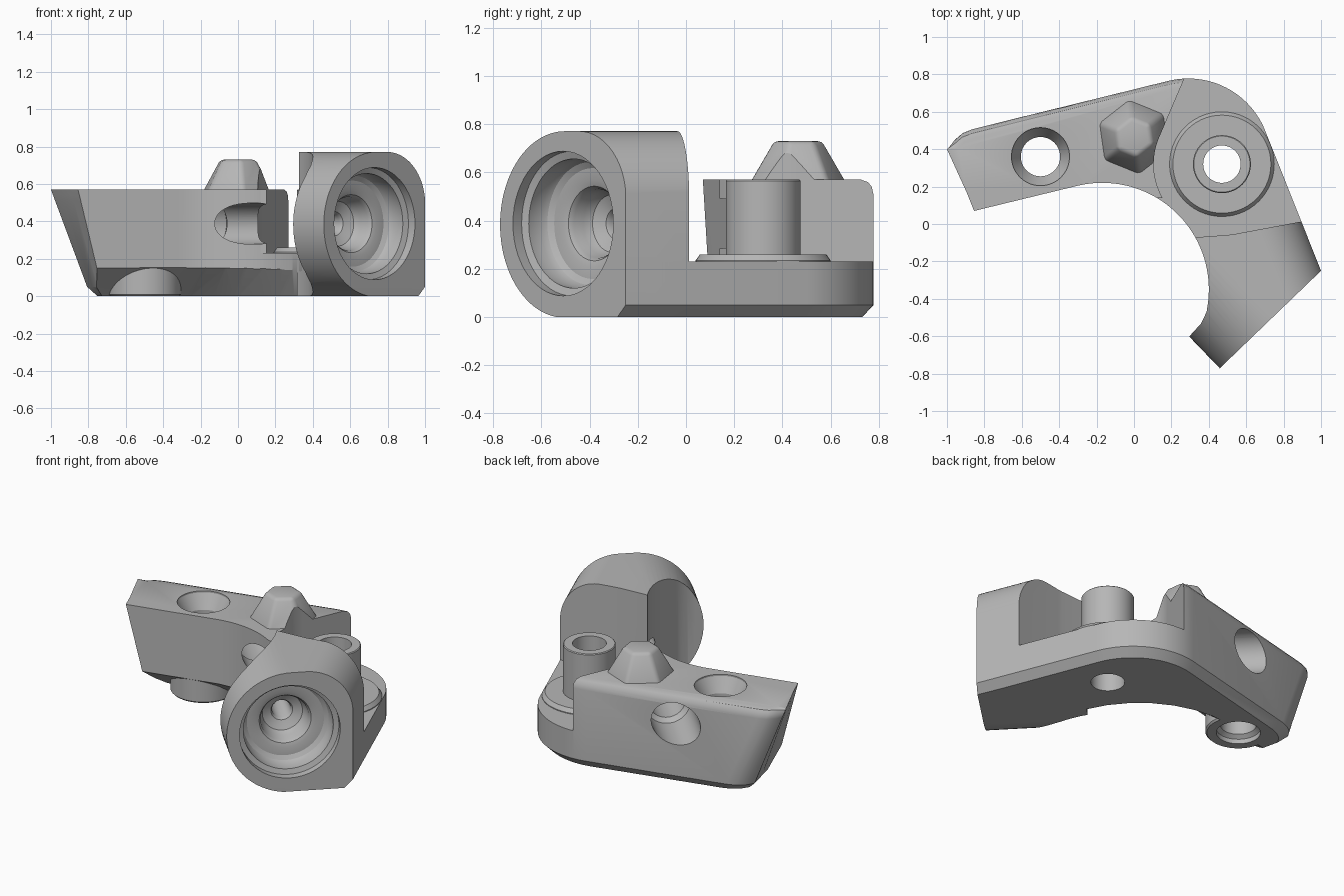
import bpy, bmesh, math
from mathutils import Vector, Matrix

cube = bpy.data.objects.get("Cube")
if cube:
    bpy.data.objects.remove(cube)

grey = bpy.data.materials.new("mid grey")
grey.use_nodes = True
colour = (0.47, 0.47, 0.47, 1)
grey.diffuse_color = colour
grey.node_tree.nodes["Principled BSDF"].inputs["Base Color"].default_value = colour

PIVOT = (0.47, 0.32)
BOLT = (-0.5, 0.36)
HUB = Vector((-0.17, -0.35))          # centre of the concave inner edge
U, V = Vector((0.72, 0.694, 0)), Vector((-0.694, 0.72, 0))
CORNER = Vector((0.46, -0.77, 0))     # outer corner of the socket mouth


def make(name, bm, matrix=None):
    if matrix:
        bm.transform(matrix)
    bmesh.ops.recalc_face_normals(bm, faces=bm.faces)
    mesh = bpy.data.meshes.new(name)
    bm.to_mesh(mesh)
    bm.free()
    mesh.materials.append(grey)
    ob = bpy.data.objects.new(name, mesh)
    bpy.context.collection.objects.link(ob)
    return ob


def loft(name, rings, matrix=None):
    """Skin equal rings of points and cap both ends."""
    bm = bmesh.new()
    vs = [[bm.verts.new(p) for p in ring] for ring in rings]
    n = len(vs[0])
    for a, b in zip(vs, vs[1:]):
        for i in range(n):
            j = (i + 1) % n
            bm.faces.new((a[i], a[j], b[j], b[i]))
    bm.faces.new(vs[0])
    bm.faces.new(vs[-1])
    return make(name, bm, matrix)


def hull(name, points):
    bm = bmesh.new()
    for p in points:
        bm.verts.new(p)
    res = bmesh.ops.convex_hull(bm, input=bm.verts)
    junk = {g for g in res["geom_interior"] if isinstance(g, bmesh.types.BMVert)}
    bmesh.ops.delete(bm, geom=list(junk), context='VERTS')
    return make(name, bm)


def arc(c, r, a, b, n=32):
    return [Vector((c[0] + r * math.cos(math.radians(a + (b - a) * i / n)),
                    c[1] + r * math.sin(math.radians(a + (b - a) * i / n)))) for i in range(n + 1)]


def lathe(name, profile, matrix, sides=56, turn=0):
    """Solid of revolution from (radius, height) pairs."""
    return loft(name, [[(p.x, p.y, z) for p in arc((0, 0), r, turn, turn + 360, sides)[:-1]]
                       for r, z in profile], matrix)


def box(name, x, y, z):
    return hull(name, [(a, b, c) for a in x for b in y for c in z])


def extruded_hull(name, pts, z0, z1):
    return hull(name, [(p[0], p[1], z) for p in pts for z in (z0, z1)])


def boolean(ob, cutters, op='DIFFERENCE'):
    bpy.context.view_layer.objects.active = ob
    for c in cutters:
        m = ob.modifiers.new("cut", 'BOOLEAN')
        m.operation, m.object, m.solver = op, c, 'EXACT'
        bpy.ops.object.modifier_apply(modifier=m.name)


def at(xy):
    return Matrix.Translation((xy[0], xy[1], 0))


# Plan outline: outer side, then the concave inner side
mouth = CORNER - U * 0.03
outer = [Vector(p) for p in ((1.0, -0.25), (0.95, -0.125))]
outer += arc((0.29, 0.335), 0.443, 21.7, 104, 24)
outer += [Vector(p) for p in ((-0.89, 0.5), (-0.94, 0.48), (-0.98, 0.445), (-1.0, 0.4),
                              (-0.95, 0.29), (-0.895, 0.17))]
inner = [Vector((-0.855, 0.07))] + arc(HUB, 0.57, 105, -8, 48) \
    + [Vector(p) for p in ((0.388, -0.47), (0.36, -0.53), (0.295, -0.602), (0.27, -0.63))] + [mouth.xy]


def ring(z, inset=0, back_only=False):
    """Outline at one height, pulled in on the outer side, left end raked."""
    pts = []
    for i, p in enumerate(outer + inner):
        q = p.copy()
        if 0 < i < len(outer) and (p.y > 0.43 or not back_only):
            q -= (p - HUB).normalized() * inset
        elif i == 0 and not back_only:
            q -= Vector((0.72, 0.69)) * inset
        if p.x < -0.8:
            rake = (0.24 + 0.4 * (p.y - 0.07)) * (0.57 - z)
            q += Vector((rake, rake * 0.25))
        pts.append((q.x, q.y, z))
    return pts


# Cutters
circle = arc(PIVOT, 0.365, 0, 360, 72)
swing_cut = extruded_hull("swing_cut", circle + [(0.45, 1.2), (2, 1.2), (2, 0.3)], 0.23, 1.2)
barrel_cut = extruded_hull("barrel_cut", arc(PIVOT, 0.38, 0, 360, 72)
                           + [(-0.2, -0.11), (0.45, 1.2), (2, 1.2), (2, 0.22)], 0.23, 1.2)
tip_cut = box("tip_cut", (0.1, 1.5), (-1, 0.14), (0.23, 1.2))
end_cut = box("end_cut", (0.2, 1.5), (-1.2, -0.1), (-0.5, 1.2))
under_cut = hull("under_cut",
                 [(p.x, p.y, 0.16) for p in arc(HUB, 0.56, 0, 360)] + [(-1.3, -0.05, 0.16), (-1.3, -1, 0.16)]
                 + [(p.x, p.y, -0.03) for p in arc((-0.28, -0.25), 0.7, 0, 360)]
                 + [(-1.3, 0.2, -0.03), (-1.3, -1, -0.03)])
bolt_cut = lathe("bolt_cut", ((0.13, -0.1), (0.13, 0.03), (0.105, 0.05), (0.105, 0.47),
                              (0.155, 0.56), (0.155, 0.8)), at(BOLT))
pivot_cut = lathe("pivot_cut", ((0.1, -0.1), (0.1, 1)), at(PIVOT))
axis = Matrix.Translation(CORNER + U * 0.375 + Vector((0, 0, 0.388))) \
    @ V.to_track_quat('Z', 'Y').to_matrix().to_4x4()
bore_cut = lathe("bore_cut", ((0.3, -0.1), (0.3, 0.05), (0.268, 0.06), (0.268, 0.13), (0.255, 0.155),
                              (0.23, 0.17), (0.18, 0.172), (0.155, 0.18), (0.143, 0.2), (0.138, 0.25),
                              (0.12, 0.285), (0.09, 0.3), (0.065, 0.31), (0.055, 0.33), (0.055, 0.8)), axis)
rod_cut = lathe("rod_cut", ((0.11, 0.75), (0.11, 1.25), (0.135, 1.28), (0.135, 1.9)), axis)

# Base plate with the long raised arm
boss = lathe("bolt_boss", ((0.185, 0), (0.195, 0.01), (0.195, 0.3)), at(BOLT))
arm = loft("base_and_arm", [ring(0, 0.05), ring(0.05), ring(0.51), ring(0.54, 0.007, True),
                            ring(0.56, 0.024, True), ring(0.57, 0.055, True)])
boolean(arm, [end_cut, swing_cut, tip_cut, under_cut])
boolean(arm, [boss], 'UNION')
boolean(arm, [bolt_cut, pivot_cut, rod_cut])

# Socket barrel: rounded section whose right side flares along the outline
section = arc((0.385, 0.384), 0.387, 270, 90, 40) + arc((0.47, 0.49), 0.281, 90, 0, 20) \
    + [Vector((0.755, 0.3)), Vector((0.755, -0.003))]
barrel = loft("socket_barrel", [ring(0, 0.05), ring(0.05), ring(0.9)])
barrel_section = loft("barrel_section", [
    [CORNER + U * (p.x + (0.41 * d if p.x > 0.465 else 0)) + V * d + Vector((0, 0, p.y))
     for p in section] for d in (-0.1, 0.62)])
boolean(barrel, [barrel_section], 'INTERSECT')
boolean(barrel, [barrel_cut, bore_cut, pivot_cut])

# Pivot post and its raised washer
post = lathe("pivot_post", ((0.28, 0.2), (0.28, 0.235), (0.262, 0.26), (0.155, 0.26),
                            (0.155, 0.565), (0.15, 0.57)), at(PIVOT))
boolean(post, [pivot_cut])

# Tapered six-sided peg with softened edges
peg = lathe("hex_peg", ((0.21, 0.55), (0.105, 0.73)), at((0.0, 0.465)), 6, 38)
bpy.context.view_layer.objects.active = peg
soft = peg.modifiers.new("soft", 'BEVEL')
soft.width, soft.segments = 0.02, 3
bpy.ops.object.modifier_apply(modifier="soft")
boolean(peg, [swing_cut])

# Remove helpers and shade
for c in (swing_cut, barrel_cut, tip_cut, end_cut, under_cut, bolt_cut, pivot_cut,
          bore_cut, rod_cut, boss, barrel_section):
    bpy.data.objects.remove(c)
for ob in (arm, barrel, post, peg):
    bpy.ops.object.select_all(action='DESELECT')
    ob.select_set(True)
    bpy.context.view_layer.objects.active = ob
    bpy.ops.object.shade_smooth_by_angle(angle=math.radians(28))
